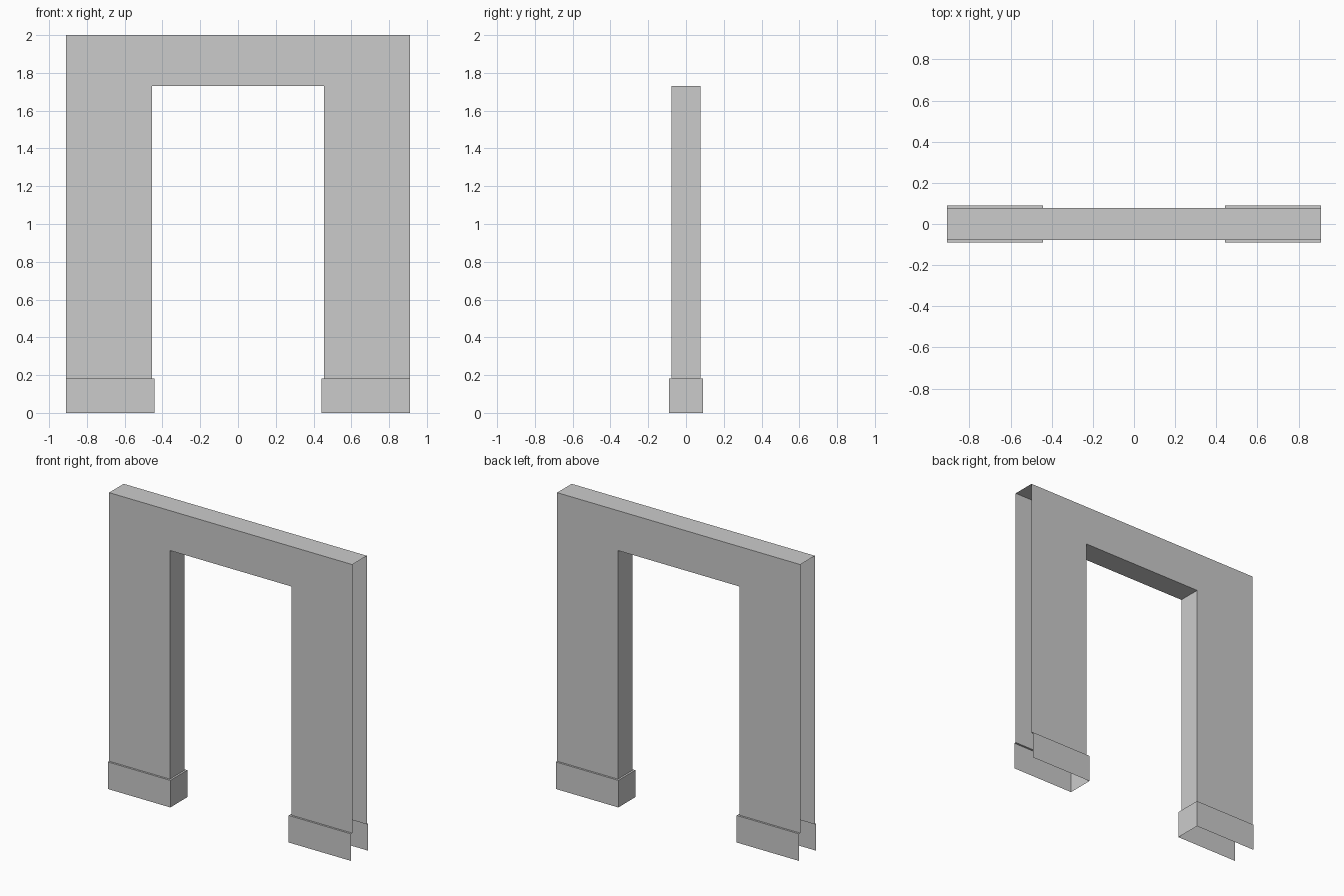
import bpy

if "Cube" in bpy.data.objects:
    bpy.data.objects.remove(bpy.data.objects["Cube"])

HALF_W, TOP = 0.91, 2.0          # overall half width and height
OPEN_X, OPEN_Z = 0.456, 1.73     # doorway half width and height
WALL_Y = 0.078                   # wall half thickness
BASE_Z, LIP = 0.183, 0.013       # baseboard height and projection


def make_object(name, verts, faces):
    mesh = bpy.data.meshes.new(name)
    mesh.from_pydata(verts, [], faces)
    mesh.update()
    obj = bpy.data.objects.new(name, mesh)
    bpy.context.collection.objects.link(obj)
    return obj


# Doorway wall: front and back skins, lined opening and top; ends stay open
outline = [(-HALF_W, BASE_Z), (-OPEN_X, BASE_Z), (-OPEN_X, OPEN_Z), (OPEN_X, OPEN_Z),
           (OPEN_X, BASE_Z), (HALF_W, BASE_Z), (HALF_W, TOP), (-HALF_W, TOP)]
n = len(outline)
verts = [(x, y, z) for y in (-WALL_Y, WALL_Y) for x, z in outline]
faces = [list(range(n)), list(range(2 * n - 1, n - 1, -1))]
for i in (1, 2, 3, 6):           # left jamb, head, right jamb, top
    faces.append([i + 1, i, i + n, i + 1 + n])
make_object("doorway_wall", verts, faces)


# Baseboards: U-shaped strip with a ledge back to the wall, mirrored to both sides
def u_ring(lip, z):
    x, y = OPEN_X - lip, WALL_Y + lip
    return [(HALF_W, -y, z), (x, -y, z), (x, y, z), (HALF_W, y, z)]


verts = u_ring(LIP, 0) + u_ring(LIP, BASE_Z) + u_ring(0, BASE_Z)
faces = [[r + i + 1, r + i, r + i + 4, r + i + 5] for r in (0, 4) for i in range(3)]
baseboards = make_object("baseboards", verts, faces)
mirror = baseboards.modifiers.new("mirror", "MIRROR")
mirror.use_axis[0] = True
mirror.use_mirror_merge = False
